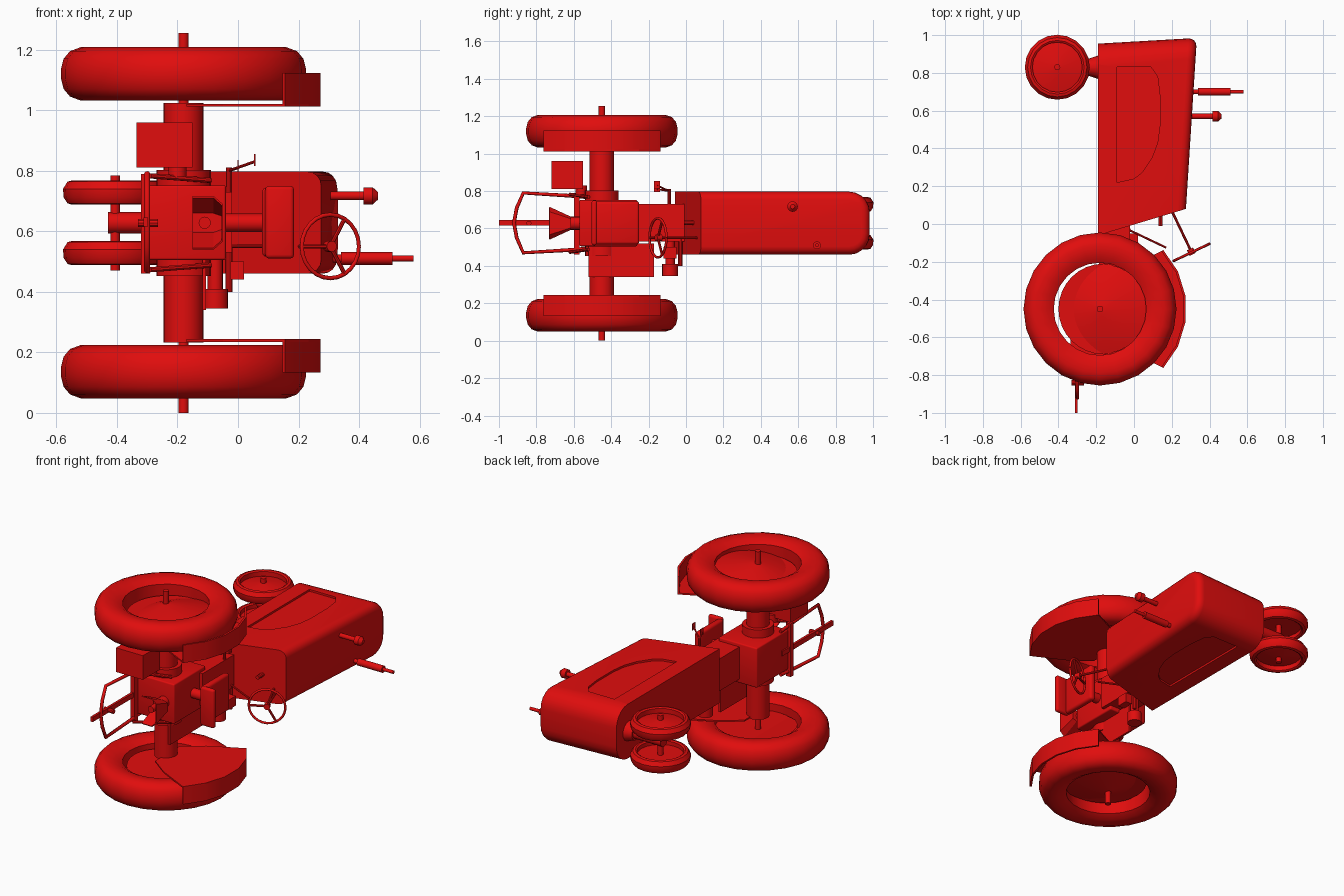
import bpy, bmesh, math
from mathutils import Vector

if "Cube" in bpy.data.objects:
    bpy.data.objects.remove(bpy.data.objects["Cube"])

red = bpy.data.materials.new("bright red")
red.diffuse_color = (0.75, 0.004, 0.004, 1)
red.use_nodes = True
red.node_tree.nodes["Principled BSDF"].inputs["Base Color"].default_value = red.diffuse_color
MID = 0.628  # centre plane: the machine lies on its side, its top faces +x


def finish(name, bm, smooth=True):
    bmesh.ops.recalc_face_normals(bm, faces=bm.faces)
    me = bpy.data.meshes.new(name)
    bm.to_mesh(me)
    bm.free()
    ob = bpy.data.objects.new(name, me)
    bpy.context.collection.objects.link(ob)
    me.materials.append(red)
    if smooth:
        bpy.ops.object.select_all(action='DESELECT')
        ob.select_set(True)
        bpy.context.view_layer.objects.active = ob
        bpy.ops.object.shade_smooth_by_angle(angle=math.radians(35))
    return ob


def rod(name, a, b, r, r2=None, n=16):
    a, b = Vector(a), Vector(b)
    bm = bmesh.new()
    bmesh.ops.create_cone(bm, cap_ends=True, segments=n, radius1=r,
                          radius2=r if r2 is None else r2, depth=(b - a).length)
    q = Vector((0, 0, 1)).rotation_difference(b - a)
    for v in bm.verts:
        v.co = q @ v.co + (a + b) / 2
    return finish(name, bm)


def box(name, lo, hi, bevel=0):
    lo, hi = Vector(lo), Vector(hi)
    bm = bmesh.new()
    bmesh.ops.create_cube(bm, size=1)
    for v in bm.verts:
        v.co = v.co * (hi - lo) + (lo + hi) / 2
    if bevel:
        bmesh.ops.bevel(bm, geom=bm.edges[:], offset=bevel, segments=3, profile=0.5, affect='EDGES')
    return finish(name, bm)


def prism(pts, z0, z1):
    bm = bmesh.new()
    f = bm.faces.new([bm.verts.new((x, y, z0)) for x, y in pts])
    ext = bmesh.ops.extrude_face_region(bm, geom=[f])
    for g in ext['geom']:
        if isinstance(g, bmesh.types.BMVert):
            g.co.z = z1
    bmesh.ops.recalc_face_normals(bm, faces=bm.faces)
    return bm


def lathe(name, prof, c, n=24):
    bm = bmesh.new()
    rings = []
    for i in range(n):
        t = 2 * math.pi * i / n
        rings.append([bm.verts.new((c[0] + r * math.cos(t), c[1] + r * math.sin(t), c[2] + z)) for r, z in prof])
    m = len(prof)
    for i in range(n):
        a, b = rings[i], rings[(i + 1) % n]
        for j in range(m):
            k = (j + 1) % m
            bm.faces.new((a[j], a[k], b[k], b[j]))
    return finish(name, bm)


def tube(name, pts, r):
    cu = bpy.data.curves.new(name, 'CURVE')
    cu.dimensions = '3D'
    cu.bevel_depth, cu.bevel_resolution, cu.use_fill_caps = r, 2, True
    sp = cu.splines.new('POLY')
    sp.points.add(len(pts) - 1)
    for p, q in zip(sp.points, pts):
        p.co = (*q, 1)
    ob = bpy.data.objects.new(name, cu)
    bpy.context.collection.objects.link(ob)
    cu.materials.append(red)
    return ob


# hood: wide rounding on the nose corners, smaller rounding along the top
bm = prism([(-.19, -.06), (-.19, .955), (.333, .985), (.275, .08)], .46, .797)
nose = [e for e in bm.edges if all(v.co.y > .9 for v in e.verts)
        and abs(e.verts[0].co.z - e.verts[1].co.z) < .01]
bmesh.ops.bevel(bm, geom=nose, offset=.11, segments=5, profile=.5, affect='EDGES')
bm.normal_update()
top = [e for e in bm.edges if len(e.link_faces) == 2
       and max(f.normal.x for f in e.link_faces) > .9
       and min(f.normal.x for f in e.link_faces) < .5
       and max(v.co.y for v in e.verts) > .1]
bmesh.ops.bevel(bm, geom=top, offset=.045, segments=4, profile=.5, affect='EDGES')
hood = finish("hood", bm)

# recessed side panels cut into the hood
panel = [(-.09, .22), (-.09, .83), (.09, .83), (.125, .78), (.137, .68), (.137, .52),
         (.125, .43), (.095, .35), (.04, .27), (0, .24)]
for z0, z1 in ((.44, .472), (.785, .82)):
    cutter = finish("panel_cutter", prism(panel, z0, z1), False)
    cutter.hide_render = True
    mod = hood.modifiers.new("panel", 'BOOLEAN')
    mod.operation, mod.object, mod.solver = 'DIFFERENCE', cutter, 'EXACT'
    bpy.context.view_layer.objects.active = hood
    bpy.ops.object.modifier_apply(modifier=mod.name)
    bpy.data.objects.remove(cutter)

# exhaust and air intake
rod("muffler", (.29, .70, .51), (.34, .70, .51), .013)
rod("muffler_body", (.34, .70, .51), (.51, .70, .51), .021)
rod("exhaust_pipe", (.5, .70, .51), (.58, .70, .51), .010)
rod("intake_pipe", (.28, .57, .717), (.43, .57, .717), .014)
rod("intake_cap", (.415, .57, .717), (.445, .57, .717), .028)
rod("intake_cap_top", (.445, .57, .717), (.463, .57, .717), .028, .012)

# gearbox and rear housing
box("gearbox", (-.185, -.32, .53), (-.02, .0, .73))
box("rear_housing", (-.305, -.57, .505), (-.04, -.26, .752), .008)

# front pedestal and axle
rod("front_pedestal", (-.43, .83, MID), (-.18, .83, MID), .035)
rod("pedestal_collar", (-.24, .83, MID), (-.18, .83, MID), .045, .065)
rod("front_axle", (-.406, .83, .47), (-.406, .83, .785), .016)

# rear axle
AX, AY = -.18, -.45
rod("rear_axle", (AX, AY, 0), (AX, AY, 1.255), .017)

rear_tire = [(.245, -.06), (.28, -.08), (.34, -.088), (.375, -.075), (.396, -.05), (.405, -.015),
             (.405, .015), (.396, .05), (.375, .075), (.34, .088), (.28, .08), (.245, .06)]
front_tire = [(.132, -.034), (.142, -.04), (.157, -.036), (.17, -.016),
              (.172, .012), (.157, .036), (.142, .04), (.132, .034)]
arc = [math.radians(-43 + 86 * i / 5) for i in range(6)]
def on_arc(r):
    return [(AX + r * math.cos(t), AY + r * math.sin(t)) for t in arc]

for side, s in (("lower", -1), ("upper", 1)):
    Z = lambda d: MID + s * d          # distance outwards from the centre plane
    # axle housings and brake drums
    rod(side + "_axle_housing", (AX, AY, Z(.1)), (AX, AY, Z(.395)), .066, n=24)
    rod(side + "_brake_drum", (AX, AY, Z(.11)), (AX, AY, Z(.175)), .09, n=24)
    # wheels with outward-dished discs
    lathe(side + "_rear_tire", rear_tire, (AX, AY, Z(.492)))
    rod(side + "_rear_disc", (-.16, AY, Z(.478)), (-.16, AY, Z(.49)), .24, n=32)
    rod(side + "_rear_dish", (-.165, AY, Z(.49)), (-.175, AY, Z(.55)), .237, .03, n=32)
    lathe(side + "_front_tire", front_tire, (-.406, .83, Z(.10)), 20)
    rod(side + "_front_disc", (-.406, .83, Z(.09)), (-.406, .83, Z(.105)), .135, n=20)
    rod(side + "_front_dish", (-.406, .83, Z(.105)), (-.406, .83, Z(.128)), .132, .02, n=20)
    # fenders: inner plate and outer band
    finish(side + "_fender_plate", prism(on_arc(.458) + [(-.05, -.24), (-.17, -.33), (-.17, -.57), (-.05, -.66)],
                                         Z(.384), Z(.393)), False)
    finish(side + "_fender_band", prism(on_arc(.458) + on_arc(.446)[::-1], Z(.384), Z(.495)), True)
    # lift links behind the brake drums
    rod(side + "_lift_link", (-.29, -.62, Z(.155)), (-.09, -.52, Z(.14)), .009, n=8)

# seat with back on a post
box("seat_base", (.08, -.49, .515), (.12, -.25, .745), .015)
box("seat_back", (.09, -.505, .51), (.185, -.475, .75), .013)
rod("seat_post", (-.06, -.38, MID), (.09, -.38, MID), .03)

# steering wheel and column
hub = Vector((.305, -.15, .55))
axis = Vector((-.43, .9, 0)).normalized()
rad = Vector((.9, .43, 0))
ring = []
for i in range(25):
    t = 2 * math.pi * i / 24
    ring.append(hub + .105 * (math.cos(t) * rad + math.sin(t) * Vector((0, 0, 1))))
tube("steering_rim", ring, .007)
for k in range(3):
    rod("steering_spoke", hub, ring[k * 8 + 4], .007, n=8)
rod("steering_hub", hub - axis * .012, hub + axis * .02, .018)
rod("steering_column", hub, hub + axis * .26, .007, n=10)

# foot platform and tool box
box("foot_platform", (-.118, -.52, .34), (-.105, -.17, .52))
box("tool_box", (-.335, -.72, .81), (-.15, -.55, .96))
rod("tool_box_bracket", (-.2, -.56, .78), (-.2, -.56, .83), .03)

# belt pulley, levers and pedals
rod("belt_pulley", (-.075, -.085, .345), (-.075, -.085, .41), .042, n=20)
rod("pulley_shaft", (-.075, -.085, .40), (-.075, -.085, .55), .025)
rod("long_lever", (-.03, -.03, .55), (.17, -.125, .55), .006, n=8)
rod("lever_pivot", (-.03, -.03, .40), (-.03, -.03, .55), .012, n=10)
box("lever_bracket", (-.025, -.12, .44), (.02, -.05, .50))
rod("pedal_shaft", (-.03, -.09, .72), (-.03, -.09, .81), .01, n=10)
for x, z in ((0, .81), (.055, .83)):
    rod("pedal_arm", (-.03, -.09, .80), (x, -.155, z), .005, n=8)
    box("pedal", (x - .002, -.17, z - .015), (x + .002, -.14, z + .025))
rod("throttle", (.14, -.01, .63), (.14, .06, .63), .012, n=10)

# rear frame and drawbar
tube("rear_frame", [(-.30, -.50, .765), (-.30, -.62, .775), (-.30, -.87, .79), (-.30, -.905, .71),
                    (-.30, -.92, .63), (-.30, -.905, .55), (-.30, -.87, .47), (-.30, -.62, .485),
                    (-.30, -.50, .495)], .010)
box("frame_crossbar", (-.32, -.60, .46), (-.29, -.57, .79))
box("drawbar", (-.313, -1.0, .615), (-.298, -.5, .645))
rod("hitch_pin", (-.33, -.84, MID), (-.265, -.84, MID), .014, n=10)

# power take-off shaft and flared shield
rod("power_shaft", (-.11, -.70, MID), (-.11, -.55, MID), .02)
rod("shaft_collar", (-.11, -.62, MID), (-.11, -.56, MID), .035)
bm = bmesh.new()
loops = []
for y, h in ((-.615, .035), (-.73, .088)):
    loops.append([bm.verts.new((x, y, z)) for x, z in (
        (-.15, MID - h), (-.08, MID - h), (-.05, MID - h * .7), (-.05, MID + h * .7), (-.08, MID + h), (-.15, MID + h))])
for i in range(5):
    bm.faces.new((loops[0][i], loops[0][i + 1], loops[1][i + 1], loops[1][i]))
bm.faces.new(loops[0])
shield = finish("shaft_shield", bm, False)
shield.modifiers.new("thickness", 'SOLIDIFY').thickness = .006
